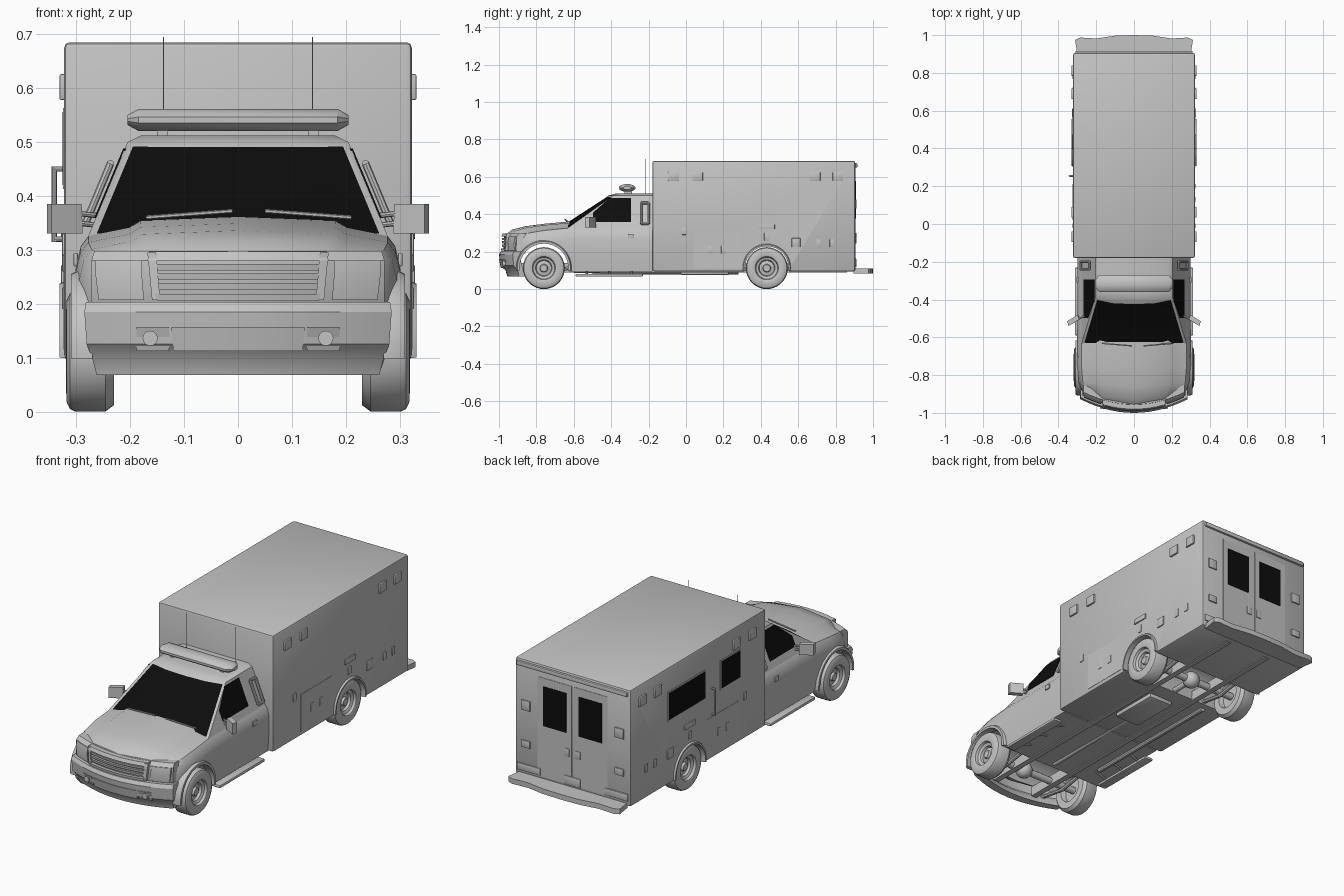
import bpy, bmesh, math
from mathutils import Vector, Matrix

if "Cube" in bpy.data.objects:
    bpy.data.objects.remove(bpy.data.objects["Cube"])


def material(name, v):
    m = bpy.data.materials.new(name)
    m.use_nodes = True
    m.diffuse_color = (v, v, v, 1)
    m.node_tree.nodes["Principled BSDF"].inputs["Base Color"].default_value = (v, v, v, 1)
    return m


GREY = material("body grey", 0.55)
GLASS = material("glass black", 0.004)
parts = []


def finish(name, bm, mat=GREY):
    bmesh.ops.recalc_face_normals(bm, faces=bm.faces)
    me = bpy.data.meshes.new(name)
    bm.to_mesh(me)
    bm.free()
    me.materials.append(mat)
    ob = bpy.data.objects.new(name, me)
    bpy.context.collection.objects.link(ob)
    parts.append(ob)
    return ob


def box(name, centre, size, bevel=0, mat=GREY):
    bm = bmesh.new()
    bmesh.ops.create_cube(bm, size=1)
    bmesh.ops.scale(bm, vec=size, verts=bm.verts)
    bmesh.ops.translate(bm, vec=centre, verts=bm.verts)
    if bevel:
        bmesh.ops.bevel(bm, geom=bm.edges[:], offset=bevel, segments=2, profile=0.5, affect='EDGES')
    return finish(name, bm, mat)


def loft_mesh(rings):
    bm = bmesh.new()
    rows = [[bm.verts.new(p) for p in ring] for ring in rings]
    n = len(rows[0])
    for a, b in zip(rows, rows[1:]):
        for i in range(n):
            j = (i + 1) % n
            bm.faces.new((a[i], a[j], b[j], b[i]))
    bm.faces.new(rows[0])
    bm.faces.new(rows[-1])
    bmesh.ops.recalc_face_normals(bm, faces=bm.faces)
    return bm


def loft(name, rings, mat=GREY):
    return finish(name, loft_mesh(rings), mat)


def prism(name, pts, offset, mat=GREY):
    return loft(name, [pts, [Vector(p) + Vector(offset) for p in pts]], mat)


def rod(name, a, b, r, sides=8):
    a, b = Vector(a), Vector(b)
    bm = bmesh.new()
    turn = (b - a).to_track_quat('Z', 'Y').to_matrix().to_4x4()
    bmesh.ops.create_cone(bm, cap_ends=True, segments=sides, radius1=r, radius2=r,
                          depth=(b - a).length, matrix=Matrix.Translation((a + b) / 2) @ turn)
    return finish(name, bm)


def cut_arch(ob, y, z, r):
    cutter = rod("arch_cutter", (-0.5, y, z), (0.5, y, z), r, 40)
    parts.remove(cutter)
    cutter.hide_render = True
    mod = ob.modifiers.new("arch", 'BOOLEAN')
    mod.operation, mod.object, mod.solver = 'DIFFERENCE', cutter, 'EXACT'
    dg = bpy.context.evaluated_depsgraph_get()
    ob.data = bpy.data.meshes.new_from_object(ob.evaluated_get(dg))
    ob.modifiers.clear()
    bpy.data.objects.remove(cutter)


def curved_panel(name, x0, x1, levels, thick):
    """Panel following the bowed front; levels are (z, y at centre, width scale)."""
    rings = []
    for i in range(15):
        x = x0 + (x1 - x0) * i / 14
        front = [(x * w, y + 0.9 * (x * w) ** 2, z) for z, y, w in levels]
        rings.append(front + [(px, py + thick, pz) for px, py, pz in reversed(front)])
    return loft(name, rings)


def mirror_ring(half):
    return half + [(-x, y, z) for x, y, z in reversed(half) if x > 0]


# Rear module
module = box("rear_module", (0, 0.3625, 0.39), (0.645, 1.085, 0.59), 0.01)
cut_arch(module, 0.432, 0.112, 0.121)

# Lower cab, hood and fenders: y, bow, half width, bottom, top
rings = []
for y, k, w, zb, zt in [(-0.955, 0.8, 0.262, 0.17, 0.298), (-0.93, 0.7, 0.278, 0.15, 0.318),
                        (-0.86, 0.35, 0.295, 0.12, 0.336), (-0.76, 0.1, 0.302, 0.1, 0.349),
                        (-0.63, 0, 0.301, 0.095, 0.361), (-0.5, 0, 0.3, 0.095, 0.363),
                        (-0.18, 0, 0.3, 0.095, 0.363)]:
    half = [(0, zt), (0.6 * w, zt - 0.007), (0.67 * w, zt - 0.02), (0.92 * w, zt - 0.035),
            (0.97 * w, zt - 0.055), (w, zt - 0.095), (w, 0.19), (0.975 * w, zb), (0, zb)]
    pts = [(x, z) for x, z in half] + [(-x, z) for x, z in reversed(half) if x > 0]
    rings.append([(x, y + k * x * x, z) for x, z in pts])
cab = loft("cab_body", rings)
cut_arch(cab, -0.76, 0.115, 0.134)

# Greenhouse with inset windshield
levels = [(0.325, [(0, -0.685), (0.15, -0.675), (0.278, -0.635), (0.278, -0.18)]),
          (0.5, [(0, -0.415), (0.11, -0.41), (0.205, -0.39), (0.205, -0.18)]),
          (0.512, [(0, -0.37), (0.1, -0.365), (0.18, -0.35), (0.18, -0.18)])]
bm = loft_mesh([mirror_ring([(x, y, z) for x, y in half]) for z, half in levels])
pane = [f for f in bm.faces if f.normal.y < -0.3 and 0.35 < f.calc_center_median().z < 0.49]
bmesh.ops.inset_region(bm, faces=pane, thickness=0.013, depth=-0.002, use_even_offset=True)
for f in pane:
    f.material_index = 1
greenhouse = finish("cab_greenhouse", bm)
greenhouse.data.materials.append(GLASS)


def side_x(z):
    return 0.278 - 0.073 * (z - 0.325) / 0.175


# Nose, headlights, grille and bumper
curved_panel("nose", -0.272, 0.272, [(0.19, -0.965, 1), (0.21, -0.975, 1), (0.28, -0.972, 1), (0.298, -0.955, 0.98)], 0.04)
curved_panel("grille_surround_top", -0.168, 0.168, [(0.28, -0.988, 1), (0.297, -0.98, 0.98)], 0.03)
curved_panel("grille_surround_bottom", -0.155, 0.155, [(0.205, -0.988, 0.96), (0.218, -0.99, 1)], 0.02)
for z in (0.232, 0.25, 0.268):
    curved_panel("grille_slat", -0.152, 0.152, [(z - 0.006, -0.982, 1), (z + 0.006, -0.984, 1)], 0.015)
curved_panel("front_bumper", -0.285, 0.285, [(0.068, -0.955, 0.92), (0.1, -0.965, 0.95), (0.125, -0.992, 0.985),
                                             (0.185, -1, 1), (0.203, -0.99, 0.99)], 0.042)
curved_panel("bumper_intake", -0.12, 0.12, [(0.112, -0.99, 1), (0.157, -0.9995, 1.03)], 0.015)
for s in (1, -1):
    curved_panel("grille_surround_side", 0.152 * s, 0.168 * s, [(0.207, -0.988, 0.95), (0.295, -0.985, 1)], 0.02)
    curved_panel("headlight", 0.178 * s, 0.264 * s, [(0.207, -0.978, 0.98), (0.25, -0.982, 1), (0.28, -0.976, 1)], 0.02)
    curved_panel("fog_light_panel", 0.128 * s, 0.188 * s, [(0.112, -0.985, 1), (0.157, -0.9995, 1)], 0.015)
    rod("fog_light", (0.163 * s, -0.95, 0.136), (0.163 * s, -0.98, 0.136), 0.014, 20)

# Wheels
TYRE = [(0.004, 0.026), (0.018, 0.026), (0.022, 0.016), (0.04, 0.012), (0.044, 0.024), (0.058, 0.03), (0.062, 0.042),
        (0.07, 0.045), (0.094, 0.044), (0.107, 0.038), (0.112, 0.028), (0.112, -0.028), (0.1, -0.044),
        (0.065, -0.044), (0.058, -0.02), (0.01, -0.02)]
for end, y in (("front", -0.76), ("rear", 0.432)):
    for s in (1, -1):
        loft(end + "_wheel", [[(s * (0.274 + dx), y + r * math.cos(t * math.tau / 36), 0.112 + r * math.sin(t * math.tau / 36))
                               for t in range(36)] for r, dx in TYRE])
    rod(end + "_axle", (-0.26, y, 0.112), (0.26, y, 0.112), 0.018, 12)

# Wheel arch flares
for name, y, r0, r1, xo in (("front_flare", -0.76, 0.13, 0.148, 0.31), ("rear_flare", 0.432, 0.116, 0.13, 0.331)):
    for s in (1, -1):
        rings = []
        for i in range(25):
            a = math.radians(-6 + 192 * i / 24)
            rings.append([(s * x, y + r * math.cos(a), 0.113 + r * math.sin(a))
                          for r, x in ((r0, 0.27), (r0, xo), (r1 - 0.006, xo), (r1, xo - 0.012), (r1, 0.27))])
        loft(name, rings)

# Cab sides: windows, handles, mirrors, rear fairing, running boards
for s in (1, -1):
    outline = [(-0.498, 0.36), (-0.498, 0.408), (-0.408, 0.488), (-0.295, 0.488), (-0.295, 0.36)]
    prism("side_window", [(s * (side_x(z) - 0.003), y, z) for y, z in outline], (0.006 * s, 0, 0), GLASS)
    box("door_handle", (0.301 * s, -0.295, 0.282), (0.008, 0.03, 0.025), 0.002)
    prism("mirror", [(0.288 * s, -0.505, 0.33), (0.346 * s, -0.54, 0.33), (0.346 * s, -0.54, 0.385), (0.29 * s, -0.505, 0.385)],
          (0.008 * s, 0.025, 0))
    for z in (0.35, 0.368):
        rod("mirror_arm", (0.255 * s, -0.485, z - 0.005), (0.3 * s, -0.505, z), 0.005)
    loop = [(0.262, -0.24, 0.35), (0.262, -0.24, 0.46), (0.262, -0.2, 0.46), (0.262, -0.2, 0.35)]
    loop = [(s * (side_x(z) + 0.015), y, z) for x, y, z in loop]
    for a, b in zip(loop, loop[1:] + loop[:1]):
        rod("cab_rear_fairing", a, b, 0.007)
    box("running_board", (0.288 * s, -0.41, 0.074), (0.05, 0.36, 0.016), 0.006)
    for y in (-0.53, -0.41, -0.29):
        rod("running_board_bracket", (0.2 * s, y, 0.1), (0.28 * s, y, 0.074), 0.006)
    rod("wiper", (0.03 * s + 0.02, -0.645, 0.372), (0.19 * s + 0.02, -0.632, 0.36), 0.004, 6)
    box("light_bar_foot", (0.14 * s, -0.31, 0.515), (0.02, 0.04, 0.03))
    rod("antenna", (0.138 * s, -0.215, 0.505), (0.138 * s, -0.215, 0.695), 0.0012, 6)

# Roof light bar with tapered ends
loft("light_bar", [[(x, -0.315 + c * 0.046 * math.cos(a), 0.541 + c * 0.021 * math.sin(a))
                    for a in [math.tau * (i + 0.5) / 12 for i in range(12)]]
                   for x, c in ((-0.205, 0.45), (-0.185, 1), (0.185, 1), (0.205, 0.45))])

# Module side fittings
for s in (1, -1):
    for y in (-0.068, 0.062, 0.69, 0.812):
        box("side_marker_light", (0.325 * s, y, 0.602), (0.012, 0.056, 0.048), 0.003)
    box("flood_light", (0.324 * s, 0.433, 0.333), (0.009, 0.084, 0.026), 0.002)
    box("side_hatch", (0.324 * s, 0.588, 0.248), (0.008, 0.046, 0.048), 0.002)
    for y, z in ((-0.01, 0.31), (0.13, 0.21), (0.2, 0.21), (0.43, 0.28), (0.71, 0.245), (0.78, 0.245)):
        box("compartment_latch", (0.323 * s, y, z), (0.007, 0.024, 0.04), 0.002)
    box("compartment_door", (0.3225 * s, 0.165, 0.21), (0.003, 0.25, 0.19))
for y, w in ((0.455, 0.29), (0.105, 0.15)):
    box("side_window_frame", (-0.3225, y, 0.488), (0.004, w + 0.016, 0.151))
    box("module_side_window", (-0.3225, y, 0.488), (0.007, w, 0.135), 0, GLASS)
for z in (0.32, 0.45):
    rod("grab_rail_mount", (-0.318, 0.255, z), (-0.341, 0.255, z), 0.005)
rod("grab_rail", (-0.341, 0.255, 0.315), (-0.341, 0.255, 0.455), 0.005)

# Module rear face
box("rear_top_strip", (0, 0.908, 0.662), (0.62, 0.016, 0.022), 0.004)
for s in (1, -1):
    box("rear_door", (0.1 * s, 0.905, 0.37), (0.19, 0.004, 0.5))
    box("rear_window", (0.1 * s, 0.906, 0.478), (0.13, 0.007, 0.2), 0, GLASS)
    box("rear_latch", (0.03 * s, 0.907, 0.28), (0.028, 0.007, 0.04), 0.002)
    for z, h in ((0.455, 0.05), (0.26, 0.035)):
        box("rear_marker_light", (0.262 * s, 0.907, z), (0.05, 0.009, h), 0.002)
    box("tail_light", (0.245 * s, 0.907, 0.14), (0.13, 0.009, 0.035), 0.002)
box("plate_holder", (0, 0.907, 0.14), (0.09, 0.009, 0.045), 0.002)
step = [(0, 1), (0.1, 0.997), (0.2, 0.982), (0.285, 0.987), (0.312, 0.975), (0.3, 0.895)]
prism("rear_step_bumper", mirror_ring([(x, y, 0.084) for x, y in step]), (0, 0, 0.026))

# Underside
for s in (1, -1):
    box("chassis_rail", (0.12 * s, -0.02, 0.115), (0.03, 1.76, 0.05))
    for y in (-0.76, 0.432):
        rod("leaf_spring_front", (0.18 * s, y - 0.15, 0.115), (0.18 * s, y, 0.09), 0.01)
        rod("leaf_spring_rear", (0.18 * s, y + 0.15, 0.115), (0.18 * s, y, 0.09), 0.01)
box("fuel_tank", (0.02, 0.1, 0.09), (0.14, 0.26, 0.03), 0.008)
rod("drive_shaft", (0, -0.6, 0.1), (0, 0.432, 0.11), 0.014, 12)
for name, x, y in (("front_differential", 0.06, -0.76), ("rear_differential", 0, 0.432)):
    bm = bmesh.new()
    bmesh.ops.create_uvsphere(bm, u_segments=16, v_segments=10, radius=0.042, matrix=Matrix.Translation((x, y, 0.112)))
    finish(name, bm)
rod("exhaust_pipe", (-0.2, -0.5, 0.09), (-0.2, 0.28, 0.09), 0.012, 10)

# Smooth shading with sharp edges kept
for ob in bpy.context.view_layer.objects:
    ob.select_set(ob in parts)
bpy.context.view_layer.objects.active = module
bpy.ops.object.shade_smooth_by_angle(angle=math.radians(32))
